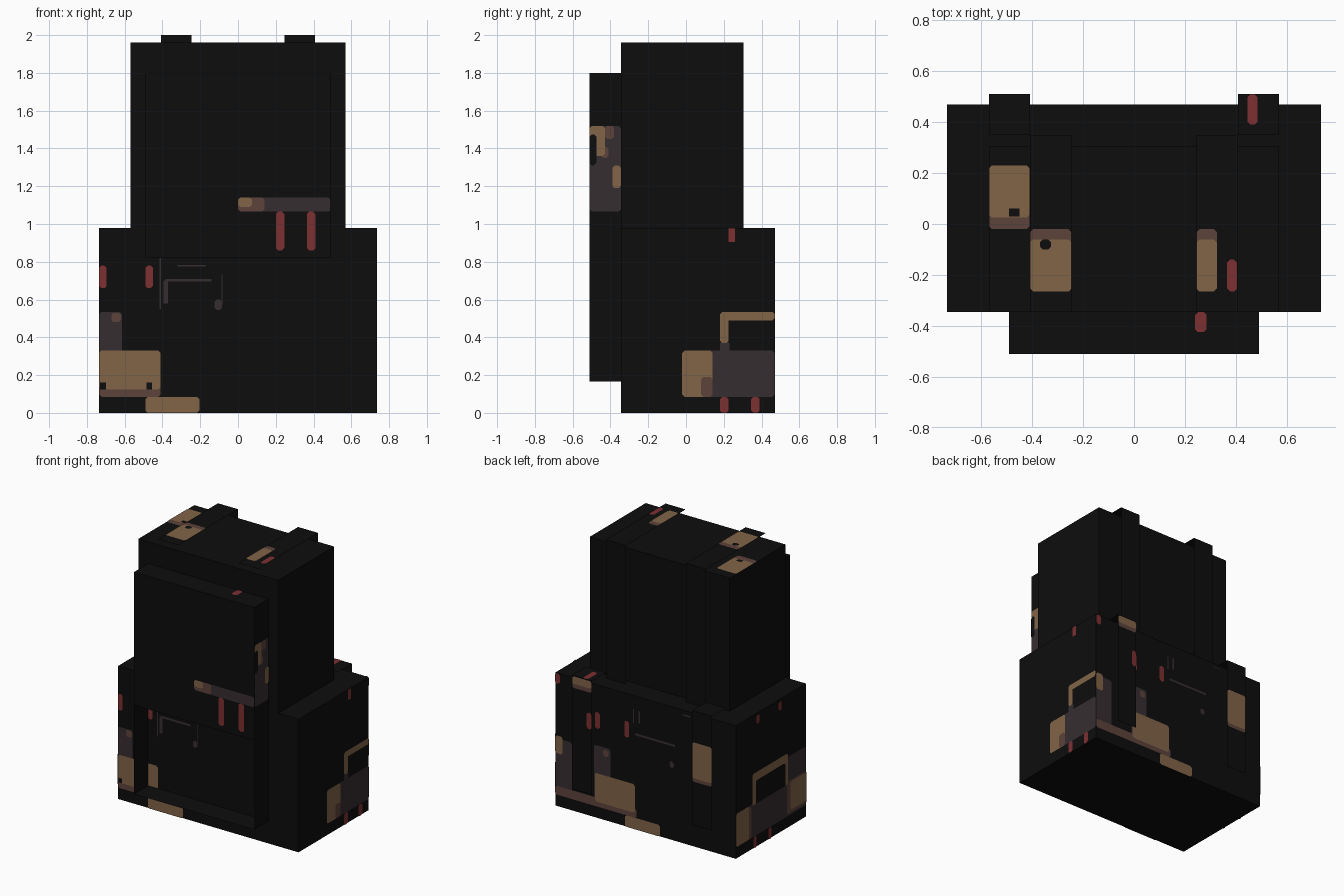
import bpy
from mathutils import Vector

cube = bpy.data.objects.get("Cube")
if cube:
    bpy.data.objects.remove(cube, do_unlink=True)

# Flat colours
COLOURS = {
    "black": (0.004, 0.004, 0.004), "tan": (0.223, 0.127, 0.063),
    "maroon_brown": (0.107, 0.054, 0.043), "dark_grey": (0.037, 0.027, 0.030),
    "red": (0.205, 0.029, 0.031),
}
MATS = {}
for key, rgb in COLOURS.items():
    m = bpy.data.materials.new(key)
    m.use_nodes = True
    m.diffuse_color = (*rgb, 1)
    bsdf = m.node_tree.nodes["Principled BSDF"]
    bsdf.inputs["Base Color"].default_value = (*rgb, 1)
    bsdf.inputs["Roughness"].default_value = 0.9
    MATS[key] = m
NAMES = list(COLOURS)
K, T, M, G, R = range(5)


def make(name, polys):
    """Build one object from (points, colour index) polygons."""
    verts, faces = [], []
    for pts, _ in polys:
        faces.append(range(len(verts), len(verts) + len(pts)))
        verts += pts
    me = bpy.data.meshes.new(name)
    me.from_pydata(verts, [], [list(f) for f in faces])
    for n in NAMES:
        me.materials.append(MATS[n])
    for p, (_, c) in zip(me.polygons, polys):
        p.material_index = c
    ob = bpy.data.objects.new(name, me)
    bpy.context.collection.objects.link(ob)
    return ob


def rect(axis, sign, pos, u0, u1, v0, v1, cut=0.0):
    """Rectangle across an axis, facing sign, with optionally cut corners."""
    if cut:
        uv = [(u0 + cut, v0), (u1 - cut, v0), (u1, v0 + cut), (u1, v1 - cut),
              (u1 - cut, v1), (u0 + cut, v1), (u0, v1 - cut), (u0, v0 + cut)]
    else:
        uv = [(u0, v0), (u1, v0), (u1, v1), (u0, v1)]
    pts = []
    for u, v in uv:
        p = [u, v]
        p.insert(axis, pos)
        pts.append(Vector(p))
    normal = (pts[1] - pts[0]).cross(pts[3] - pts[0])
    return pts if normal[axis] * sign > 0 else pts[::-1]


def box(name, x, y, z):
    polys = []
    for axis, (u, v) in enumerate(((y, z), (x, z), (x, y))):
        for sign, pos in zip((-1, 1), (x, y, z)[axis]):
            polys.append((rect(axis, sign, pos, *u, *v), K))
    return make(name, polys)


def paint(name, axis, sign, pos, patches):
    """Layered flat patches lying just off a surface."""
    polys = []
    for i, (u0, u1, v0, v1, c) in enumerate(patches):
        off = pos + sign * (0.002 + 0.0004 * i)
        cut = 0.012 if min(u1 - u0, v1 - v0) > 0.035 else 0
        polys.append((rect(axis, sign, off, u0, u1, v0, v1, cut), c))
    return make(name, polys)


# Main volumes
box("lower_body", (-.735, .735), (-.345, .47), (0, .98))
box("upper_body", (-.57, .57), (-.345, .305), (.98, 1.96))

# Front pocket: thin shell, open at the lower front
make("front_pocket", [
    (rect(1, -1, -.51, -.49, .49, .82, 1.80), K),
    (rect(0, -1, -.49, -.51, -.345, .165, 1.80), K),
    (rect(0, 1, .49, -.51, -.345, .165, 1.80), K),
    (rect(2, 1, 1.80, -.49, .49, -.51, -.345), K),
    (rect(2, -1, .165, -.49, .49, -.51, -.345), K),
])

# Straps: open-sided bands over the tops and down the back
for side, s in (("right", -1), ("left", 1)):
    a, b = sorted((s * .245, s * .408))
    make("upper_strap_" + side, [
        (rect(2, 1, 2.0, a, b, -.345, .35), K),
        (rect(1, 1, .35, a, b, .98, 2.0), K),
    ])
    a, b = sorted((s * .408, s * .57))
    make("lower_strap_" + side, [
        (rect(2, 1, 1.02, a, b, .35, .51), K),
        (rect(1, 1, .51, a, b, .18, 1.02), K),
    ])

# Painted wear on the lower body front
paint("body_front_patches", 1, -1, -.345, [
    (-.735, -.615, .31, .535, G), (-.67, -.62, .48, .53, M),
    (-.735, -.41, .085, .15, M), (-.735, -.41, .125, .33, T),
    (-.73, -.70, .125, .16, K), (-.485, -.455, .125, .16, K),
    (-.49, -.205, 0, .085, T),
    (-.735, -.695, .66, .78, R), (-.49, -.45, .66, .78, R),
    (-.415, -.408, .55, .82, G), (-.395, -.37, .58, .70, G),
    (-.385, -.14, .695, .71, G), (-.32, -.17, .775, .782, G),
    (-.088, -.082, .57, .73, G), (-.125, -.085, .545, .60, G),
])

# Painted wear on the lower body back
paint("body_back_patches", 1, 1, .47, [
    (.60, .735, .085, .50, G), (.675, .735, .39, .52, T),
    (.285, .42, .10, .535, G), (.30, .345, .47, .52, M),
    (.07, .735, .085, .15, M), (.085, .41, .12, .33, T),
    (-.12, .165, 0, .085, T),
    (.695, .735, .905, .98, R), (.37, .41, .66, .78, R),
    (.13, .17, .66, .78, R),
    (.09, .10, .78, .88, G), (.04, .055, .79, .88, G),
    (-.245, .08, .695, .71, G), (-.37, -.31, .945, .955, G),
    (-.235, -.195, .53, .58, G),
])

# Painted wear on the lower body sides
paint("body_left_side_patches", 0, 1, .735, [
    (.10, .47, .085, .33, G), (.18, .23, .30, .38, G),
    (-.02, .14, .085, .33, T), (.08, .14, .085, .19, M),
    (.18, .47, .49, .535, T), (.18, .225, .37, .535, T),
    (.18, .225, 0, .085, R), (.345, .39, 0, .085, R),
    (.225, .26, .905, .98, R),
])
paint("body_right_side_patches", 0, -1, -.735, [
    (-.345, .47, .085, .33, G), (-.345, -.12, .30, .52, G),
    (.29, .35, .085, .32, M), (.32, .47, .085, .33, T),
    (-.13, .28, .31, .55, T), (-.10, .24, .27, .49, K),
    (-.13, .28, .25, .32, G),
    (-.345, -.12, .10, .34, M), (-.345, -.16, .12, .33, T),
    (.23, .27, 0, .085, R), (.06, .10, 0, .085, R),
    (.20, .24, .90, .97, R), (-.06, -.02, .90, .97, R),
])

# Pocket trim and drips
paint("pocket_front_patches", 1, -1, -.51, [
    (0, .49, 1.065, 1.14, G), (0, .14, 1.065, 1.14, M),
    (0, .075, 1.09, 1.14, T),
    (.20, .245, .86, 1.065, R), (.365, .41, .86, 1.065, R),
])
paint("pocket_side_patches", 0, 1, .49, [
    (-.51, -.345, 1.065, 1.52, G), (-.43, -.38, 1.45, 1.52, M),
    (-.45, -.41, 1.35, 1.41, M), (-.51, -.43, 1.36, 1.52, T),
    (-.51, -.475, 1.31, 1.475, K), (-.39, -.345, 1.19, 1.31, T),
])
paint("pocket_top_patch", 2, 1, 1.80, [(.24, .285, -.425, -.345, R)])

# Marks on the straps and roof
paint("upper_strap_patches", 2, 1, 2.0, [
    (-.408, -.245, -.10, -.02, M), (-.408, -.245, -.265, -.06, T),
    (-.37, -.325, -.10, -.06, K),
    (.245, .325, -.10, -.02, M), (.245, .325, -.265, -.06, T),
    (.365, .405, -.265, -.14, R),
])
paint("roof_patches", 2, 1, 1.96, [
    (-.57, -.41, -.02, .06, M), (-.57, -.41, .025, .23, T),
    (-.49, -.45, .03, .06, K),
])
paint("lower_strap_top_patch", 2, 1, 1.02, [(.445, .485, .39, .51, R)])
paint("lower_strap_back_patches", 1, 1, .51, [
    (-.57, -.41, .50, .56, M), (-.57, -.41, .525, .79, T),
    (.41, .57, .93, 1.01, M), (.41, .57, .96, 1.015, T),
    (.41, .45, .66, .78, R),
])
